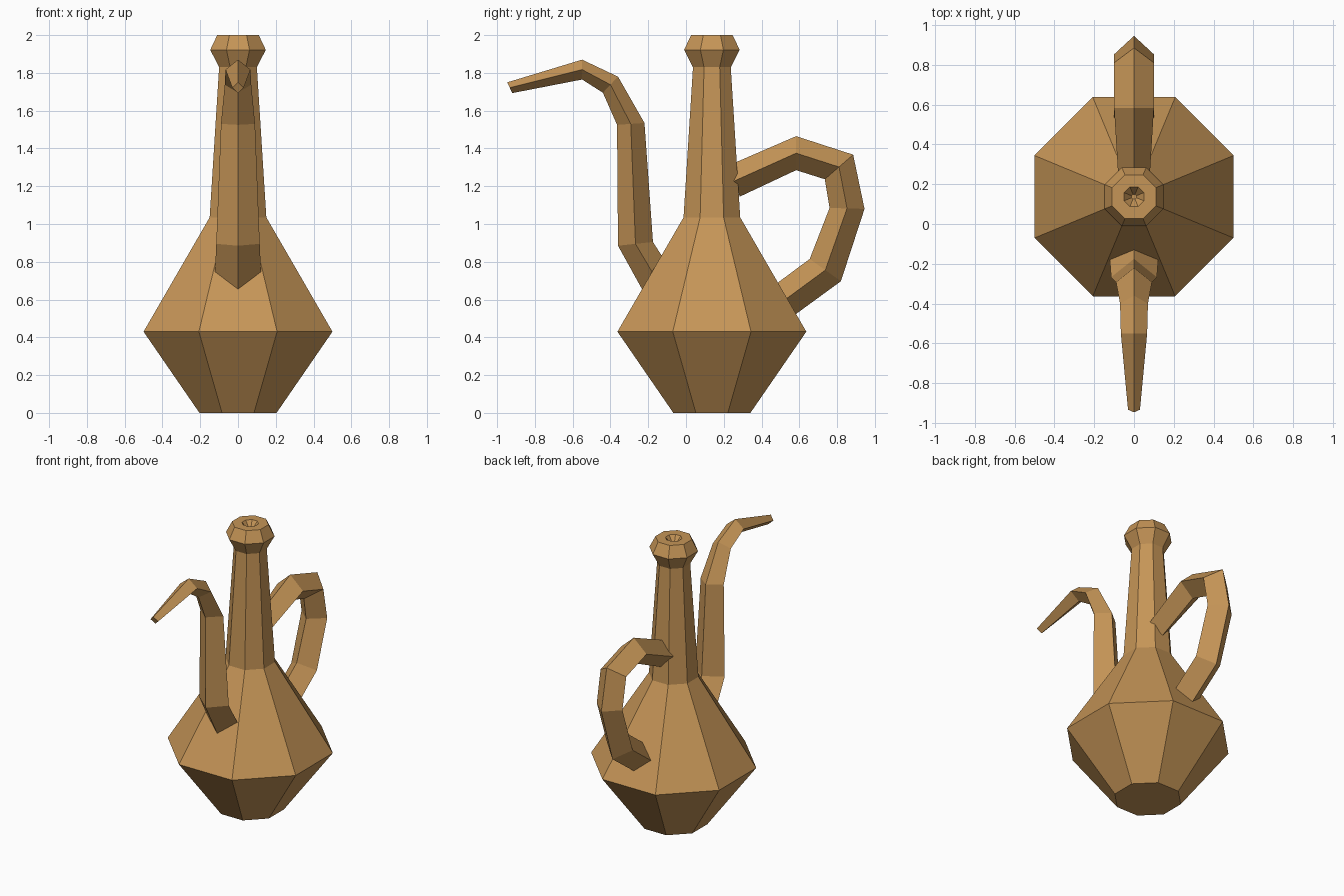
import bpy, bmesh, math

if "Cube" in bpy.data.objects:
    bpy.data.objects.remove(bpy.data.objects["Cube"])

clay = bpy.data.materials.new("tan clay")
clay.diffuse_color = (0.56, 0.30, 0.095, 1)
clay.use_nodes = True
clay.node_tree.nodes["Principled BSDF"].inputs["Base Color"].default_value = clay.diffuse_color
CY = 0.137  # body axis


def finish(name, bm):
    bmesh.ops.recalc_face_normals(bm, faces=bm.faces)
    me = bpy.data.meshes.new(name)
    bm.to_mesh(me)
    bm.free()
    me.materials.append(clay)
    ob = bpy.data.objects.new(name, me)
    bpy.context.collection.objects.link(ob)
    return ob


def skin(name, rings):
    """Join successive rings of points with quads and cap both ends."""
    bm = bmesh.new()
    loops = [[bm.verts.new(p) for p in r] for r in rings]
    n = len(rings[0])
    for a, b in zip(loops, loops[1:]):
        for i in range(n):
            j = (i + 1) % n
            bm.faces.new((a[i], a[j], b[j], b[i]))
    bm.faces.new(loops[0])
    bm.faces.new(loops[-1])
    return finish(name, bm)


def octagon(apothem, z):
    r = apothem / math.cos(math.pi / 8)
    return [(r * math.cos((k + .5) * math.pi / 4),
             CY + r * math.sin((k + .5) * math.pi / 4), z) for k in range(8)]


def diamond_tube(name, stations):
    """Each station: outer (y, z), inner (y, z), half width in x."""
    rings = []
    for oy, oz, iy, iz, w in stations:
        my, mz = (oy + iy) / 2, (oz + iz) / 2
        rings.append([(0, oy, oz), (w, my, mz), (0, iy, iz), (-w, my, mz)])
    return skin(name, rings)


# body, neck and lip with the small hollow in the top
skin("jug_body", [octagon(a, z) for a, z in (
    (0.204, 0), (0.5, 0.43), (0.15, 1.035), (0.1, 1.83),
    (0.147, 1.922), (0.11, 2.0), (0.05, 2.0), (0.012, 1.95))])

# curved pouring spout
diamond_tube("spout", [
    (-0.18, 0.56, 0.0, 0.63, 0.128),
    (-0.36, 0.885, -0.175, 0.905, 0.115),
    (-0.365, 1.525, -0.22, 1.535, 0.09),
    (-0.44, 1.695, -0.36, 1.78, 0.07),
    (-0.55, 1.765, -0.55, 1.87, 0.066),
    (-0.92, 1.693, -0.946, 1.75, 0.03)])

# looped handle
diamond_tube("handle", [
    (0.225, 1.31, 0.285, 1.145, 0.08),
    (0.583, 1.465, 0.583, 1.285, 0.1),
    (0.885, 1.367, 0.735, 1.237, 0.1),
    (0.945, 1.08, 0.76, 1.085, 0.1),
    (0.82, 0.697, 0.655, 0.815, 0.1),
    (0.52, 0.478, 0.41, 0.633, 0.1)])
